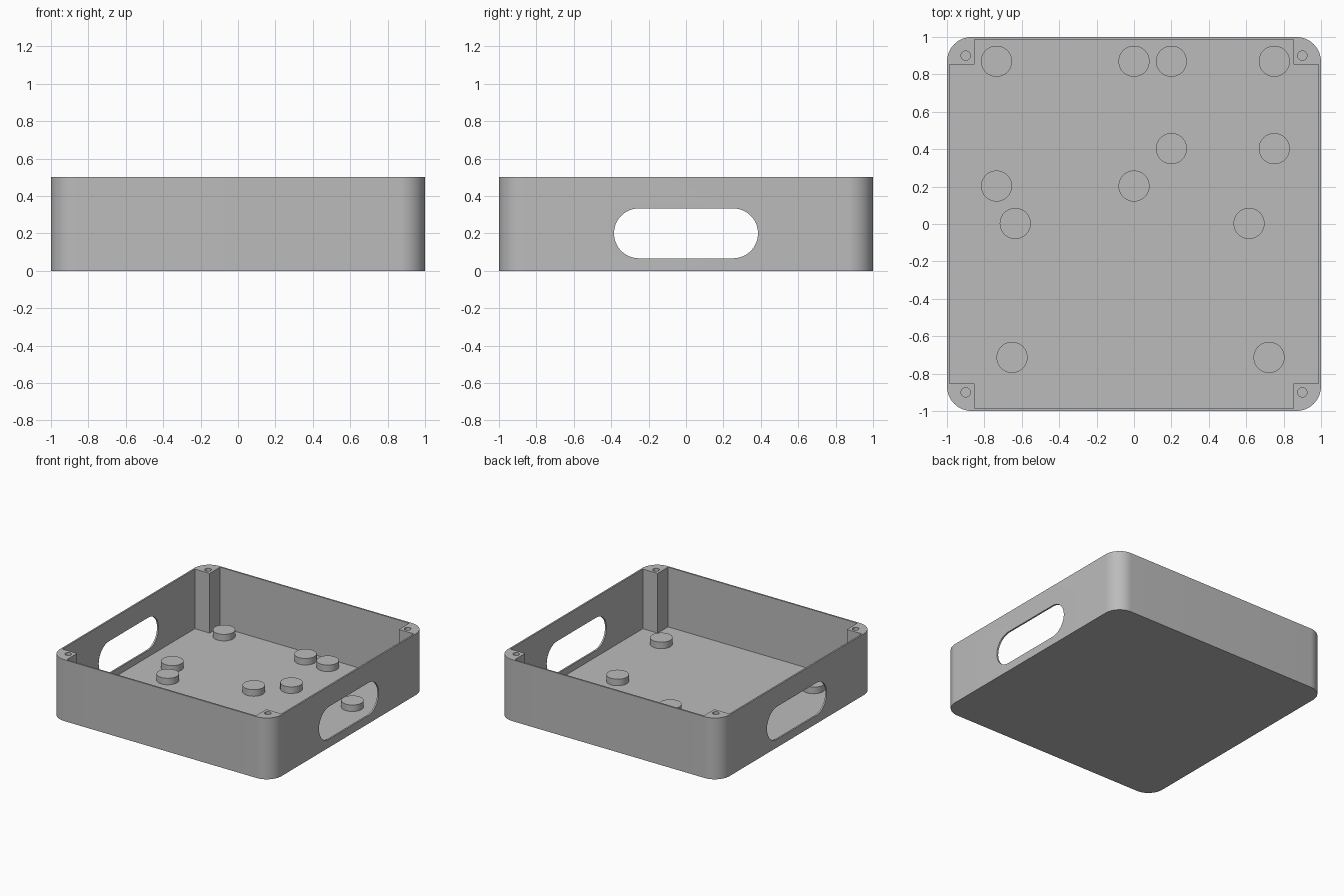
import bpy, bmesh
from math import cos, sin, pi, radians
from mathutils import Matrix, Vector

cube = bpy.data.objects.get("Cube")
if cube:
    bpy.data.objects.remove(cube, do_unlink=True)

WALL = 0.0133          # wall and floor thickness
HEIGHT = 0.5
POST = 0.853           # inner faces of the corner posts

grey = bpy.data.materials.new("plain_grey")
grey.use_nodes = True
grey.diffuse_color = (0.5, 0.5, 0.5, 1)
grey.node_tree.nodes["Principled BSDF"].inputs["Base Color"].default_value = (0.5, 0.5, 0.5, 1)


def prism(name, outline, low, high, matrix=Matrix()):
    """Extrude a closed 2D outline from low to high, then transform it."""
    bm = bmesh.new()
    face = bm.faces.new([bm.verts.new((x, y, low)) for x, y in outline])
    top = bmesh.ops.extrude_face_region(bm, geom=[face])["geom"]
    bmesh.ops.translate(bm, vec=Vector((0, 0, high - low)),
                        verts=[v for v in top if isinstance(v, bmesh.types.BMVert)])
    bmesh.ops.transform(bm, matrix=matrix, verts=bm.verts)
    bmesh.ops.recalc_face_normals(bm, faces=bm.faces)
    mesh = bpy.data.meshes.new(name)
    bm.to_mesh(mesh)
    bm.free()
    mesh.materials.append(grey)
    obj = bpy.data.objects.new(name, mesh)
    bpy.context.collection.objects.link(obj)
    return obj


def rounded(half_x, half_y, r, steps=16):
    """Rounded rectangle outline, counter-clockwise."""
    pts = []
    for q, (sx, sy) in enumerate([(1, 1), (-1, 1), (-1, -1), (1, -1)]):
        for i in range(steps + 1):
            a = (q + i / steps) * pi / 2
            p = (sx * (half_x - r) + r * cos(a), sy * (half_y - r) + r * sin(a))
            if not pts or (Vector(p) - Vector(pts[-1])).length > 1e-5:
                pts.append(p)
    if (Vector(pts[0]) - Vector(pts[-1])).length < 1e-5:
        pts.pop()
    return pts


def circle(x, y, r, steps):
    return [(x + r * cos(2 * pi * i / steps), y + r * sin(2 * pi * i / steps))
            for i in range(steps)]


def shade(obj):
    bpy.ops.object.select_all(action='DESELECT')
    obj.select_set(True)
    bpy.context.view_layer.objects.active = obj
    bpy.ops.object.shade_smooth_by_angle(angle=radians(30))


# Tray body
tray = prism("tray", rounded(1, 1, 0.133), 0, HEIGHT)

# Cavity: a square with the four corner posts left standing
inner = 1 - WALL
cross = []
for sx, sy in [(1, 1), (-1, 1), (-1, -1), (1, -1)]:
    corner = [(sx * inner, sy * POST), (sx * POST, sy * POST), (sx * POST, sy * inner)]
    cross += corner if sx * sy > 0 else corner[::-1]
cutters = [prism("cavity_cutter", cross, WALL, HEIGHT + 0.1)]

# Handle slots through both side walls
side_on = Matrix(((0, 0, 1, 0), (1, 0, 0, 0), (0, 1, 0, 0.2), (0, 0, 0, 1)))
cutters.append(prism("handle_cutter", rounded(0.385, 0.1333, 0.1333), -1.1, 1.1, side_on))

# Screw holes in the posts
for sx in (-1, 1):
    for sy in (-1, 1):
        cutters.append(prism("screw_hole_cutter", circle(sx * 0.9, sy * 0.9, 0.025, 24),
                             WALL, HEIGHT + 0.1))

for cutter in cutters:
    cutter.hide_render = True
    mod = tray.modifiers.new(cutter.name, 'BOOLEAN')
    mod.operation = 'DIFFERENCE'
    mod.solver = 'EXACT'
    mod.object = cutter

# Bake the cuts and drop the cutters
bpy.context.view_layer.update()
graph = bpy.context.evaluated_depsgraph_get()
baked = bpy.data.meshes.new_from_object(tray.evaluated_get(graph))
tray.modifiers.clear()
tray.data = baked
for cutter in cutters:
    bpy.data.objects.remove(cutter, do_unlink=True)
shade(tray)

# Round standoffs on the floor
standoffs = [(-0.735, 0.87), (0, 0.87), (0.2, 0.87), (0.75, 0.87),
             (0.2, 0.403), (0.75, 0.403), (-0.735, 0.203), (0, 0.203),
             (-0.635, 0.003), (0.615, 0.003), (-0.652, -0.713), (0.722, -0.713)]
for x, y in standoffs:
    shade(prism("standoff", circle(x, y, 0.083, 48), WALL - 0.005, 0.0665))
